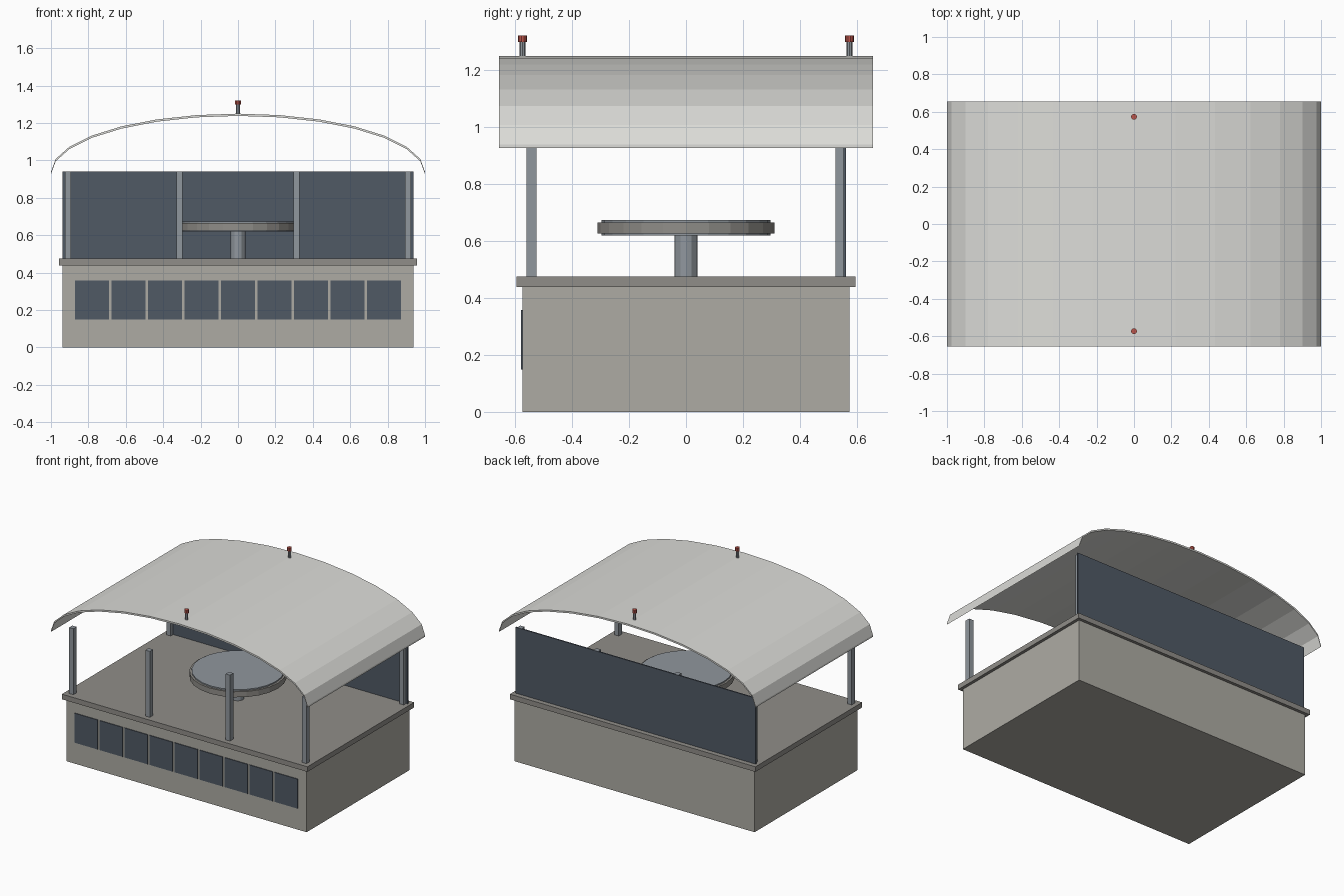
import bpy, bmesh
from math import sin, cos, pi

if "Cube" in bpy.data.objects:
    bpy.data.objects.remove(bpy.data.objects["Cube"])


def material(name, rgb):
    m = bpy.data.materials.new(name)
    m.diffuse_color = (*rgb, 1)
    m.use_nodes = True
    m.node_tree.nodes["Principled BSDF"].inputs["Base Color"].default_value = m.diffuse_color
    return m


STONE = material("stone", (0.42, 0.41, 0.37))
TRIM = material("trim", (0.28, 0.27, 0.25))
GLASS = material("dark_glass", (0.08, 0.10, 0.13))
STEEL = material("steel", (0.28, 0.31, 0.34))
ROOF = material("roof_panel", (0.72, 0.72, 0.69))
RED = material("red_lamp", (0.5, 0.09, 0.07))


def finish(name, bm, mat):
    bmesh.ops.recalc_face_normals(bm, faces=bm.faces)
    me = bpy.data.meshes.new(name)
    bm.to_mesh(me)
    bm.free()
    me.materials.append(mat)
    ob = bpy.data.objects.new(name, me)
    bpy.context.collection.objects.link(ob)
    return ob


def box(name, x, y, z, mat):
    """Box from (min, max) ranges on each axis."""
    bm = bmesh.new()
    bmesh.ops.create_cube(bm, size=1)
    for v in bm.verts:
        v.co = [r[0] if c < 0 else r[1] for c, r in zip(v.co, (x, y, z))]
    return finish(name, bm, mat)


def cylinder(name, r, z0, z1, sides, mat, y=0):
    bm = bmesh.new()
    bmesh.ops.create_cone(bm, cap_ends=True, segments=sides,
                          radius1=r, radius2=r, depth=z1 - z0)
    bmesh.ops.translate(bm, verts=bm.verts, vec=(0, y, (z0 + z1) / 2))
    return finish(name, bm, mat)


# Lower storey and floor slab
box("lower_storey", (-0.937, 0.937), (-0.574, 0.574), (0, 0.439), STONE)
box("floor_slab", (-0.958, 0.958), (-0.595, 0.595), (0.439, 0.475), TRIM)

# Row of front windows
for i in range(9):
    cx = (i - 4) * 0.195
    box(f"front_window_{i + 1}", (cx - 0.091, cx + 0.091),
        (-0.579, -0.56), (0.15, 0.358), GLASS)

# Posts along front and back
for side, cy in (("front", -0.542), ("back", 0.542)):
    for i, cx in enumerate((-0.909, -0.313, 0.313, 0.909)):
        box(f"{side}_post_{i + 1}", (cx - 0.017, cx + 0.017),
            (cy - 0.018, cy + 0.018), (0.475, 0.94), STEEL)

# Back glass wall
box("back_wall", (-0.937, 0.937), (0.552, 0.561), (0.475, 0.94), GLASS)

# Round table: pedestal, top and rim
cylinder("table_pedestal", 0.04, 0.475, 0.625, 12, STEEL)
cylinder("table_top", 0.297, 0.62, 0.674, 24, STEEL)
cylinder("table_rim", 0.311, 0.626, 0.665, 24, TRIM)

# Arched roof: half-ellipse shell extruded along y
N = 14
arc = [(-cos(pi * i / N), 0.938 + 0.312 * sin(pi * i / N)) for i in range(N + 1)]
bm = bmesh.new()
rings = [[bm.verts.new(p) for p in ((x, -0.655, z), (x, 0.655, z),
                                    (x, 0.655, z - 0.012), (x, -0.655, z - 0.012))]
         for x, z in arc]
for a, b in zip(rings, rings[1:]):
    for k in range(4):
        j = (k + 1) % 4
        bm.faces.new((a[k], a[j], b[j], b[k]))
bm.faces.new(rings[0])
bm.faces.new(rings[-1])
finish("arched_roof", bm, ROOF)

# Warning lamps on the roof ridge
for side, y in (("front", -0.573), ("back", 0.573)):
    cylinder(f"{side}_lamp_stem", 0.0105, 1.24, 1.298, 8, STEEL, y)
    cylinder(f"{side}_lamp", 0.0155, 1.298, 1.321, 10, RED, y)
